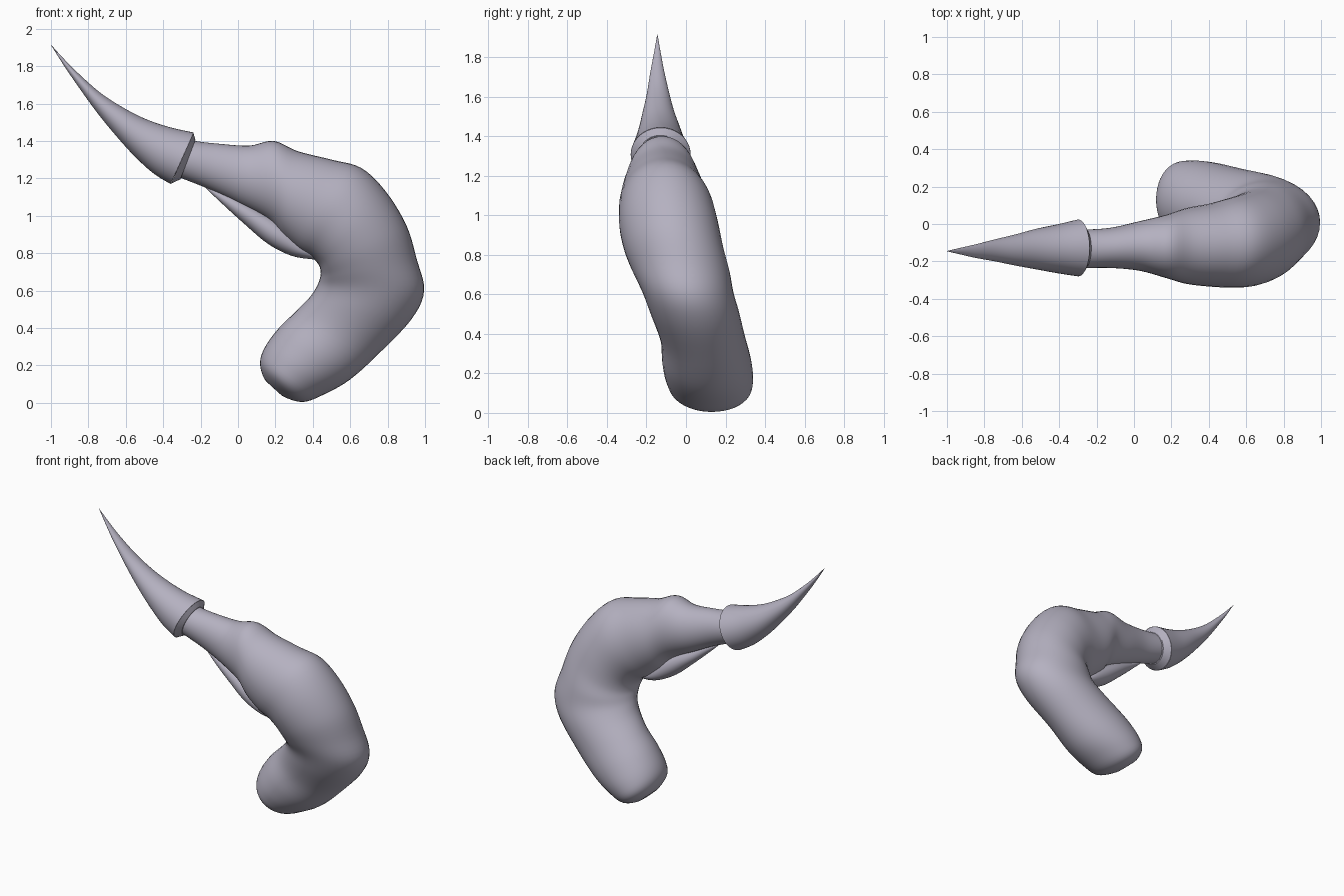
import bpy, bmesh, math
from mathutils import Vector

cube = bpy.data.objects.get("Cube")
if cube:
    bpy.data.objects.remove(cube)

skin = bpy.data.materials.new("lilac_grey")
skin.use_nodes = True
colour = (0.46, 0.44, 0.53, 1)
skin.diffuse_color = colour
skin.node_tree.nodes["Principled BSDF"].inputs["Base Color"].default_value = colour


def smooth_sections(sections, steps):
    """Catmull-Rom interpolation between the given cross-sections."""
    s = [Vector(v) for v in sections]
    out = []
    for i in range(len(s) - 1):
        a, b, c, d = s[max(i - 1, 0)], s[i], s[i + 1], s[min(i + 2, len(s) - 1)]
        for k in range(steps):
            t = k / steps
            out.append(0.5 * (2 * b + (c - a) * t + (2 * a - 5 * b + 4 * c - d) * t * t
                              + (3 * b - a - 3 * c + d) * t ** 3))
    return out + [s[-1]]


def loft(name, sections, steps=5, sides=40, angle=60):
    """Each section: outer x, outer z, inner x, inner z, front y, back y."""
    bm = bmesh.new()
    rings = []
    for ax, az, bx, bz, front, back in smooth_sections(sections, steps):
        ring = []
        for i in range(sides):
            u = math.cos(math.tau * i / sides)
            v = math.sin(math.tau * i / sides)
            ring.append(bm.verts.new(((ax + bx + u * (ax - bx)) / 2,
                                      (front + back + v * (back - front)) / 2,
                                      (az + bz + u * (az - bz)) / 2)))
        rings.append(ring)
    for r, s in zip(rings, rings[1:]):
        for i in range(sides):
            j = (i + 1) % sides
            bm.faces.new((r[i], r[j], s[j], s[i]))
    bm.faces.new(rings[0])
    bm.faces.new(rings[-1])
    bmesh.ops.recalc_face_normals(bm, faces=bm.faces)
    mesh = bpy.data.meshes.new(name)
    bm.to_mesh(mesh)
    bm.free()
    mesh.materials.append(skin)
    ob = bpy.data.objects.new(name, mesh)
    bpy.context.collection.objects.link(ob)
    bpy.ops.object.select_all(action='DESELECT')
    ob.select_set(True)
    bpy.context.view_layer.objects.active = ob
    bpy.ops.object.shade_smooth_by_angle(angle=math.radians(angle))
    return ob


# Bent arm, from wrist round the elbow to the rounded stump
loft("arm", [
    (-.30, 1.42, -.38, 1.23, -.23, -.03),
    (-.23, 1.40, -.30, 1.20, -.235, -.03),
    (-.10, 1.385, -.15, 1.14, -.235, -.02),
    (.06, 1.375, 0, 1.065, -.25, .015),
    (.19, 1.40, .16, .98, -.29, .05),
    (.32, 1.345, .24, .89, -.32, .085),
    (.50, 1.30, .32, .82, -.335, .11),
    (.66, 1.255, .39, .78, -.34, .14),
    (.79, 1.13, .43, .74, -.335, .165),
    (.90, .95, .442, .70, -.31, .19),
    (.955, .77, .438, .665, -.27, .22),
    (.995, .60, .42, .62, -.22, .24),
    (.93, .45, .38, .56, -.18, .27),
    (.76, .27, .30, .48, -.13, .30),
    (.60, .125, .21, .39, -.12, .33),
    (.46, .045, .14, .29, -.10, .34),
    (.35, .005, .118, .21, -.06, .32),
    (.25, .03, .14, .13, .06, .24),
    (.195, .075, .185, .085, .14, .16),
])

# Horn with a hollowed collar at its base
loft("horn", [
    (-.237, 1.445, -.36, 1.17, -.28, .024),
    (-.37, 1.475, -.45, 1.225, -.263, -.002),
    (-.50, 1.52, -.55, 1.315, -.242, -.026),
    (-.62, 1.582, -.65, 1.425, -.222, -.056),
    (-.735, 1.657, -.75, 1.547, -.200, -.082),
    (-.85, 1.758, -.855, 1.692, -.180, -.110),
    (-.93, 1.838, -.932, 1.805, -.162, -.128),
    (-1, 1.915, -1, 1.913, -.146, -.144),
])
loft("horn_collar", [
    (-.238, 1.443, -.358, 1.172, -.279, .023),
    (-.228, 1.405, -.308, 1.195, -.24, -.02),
], steps=1, angle=25)

# Thin tendon stretched across the inside of the bend
loft("tendon", [
    (-.17, 1.16, -.175, 1.15, -.14, -.13),
    (-.03, 1.10, -.08, 1.06, -.17, -.10),
    (.13, 1.02, .03, .96, -.19, -.06),
    (.28, .93, .16, .85, -.20, -.04),
    (.38, .84, .29, .785, -.18, -.04),
    (.46, .79, .42, .765, -.14, -.08),
])
